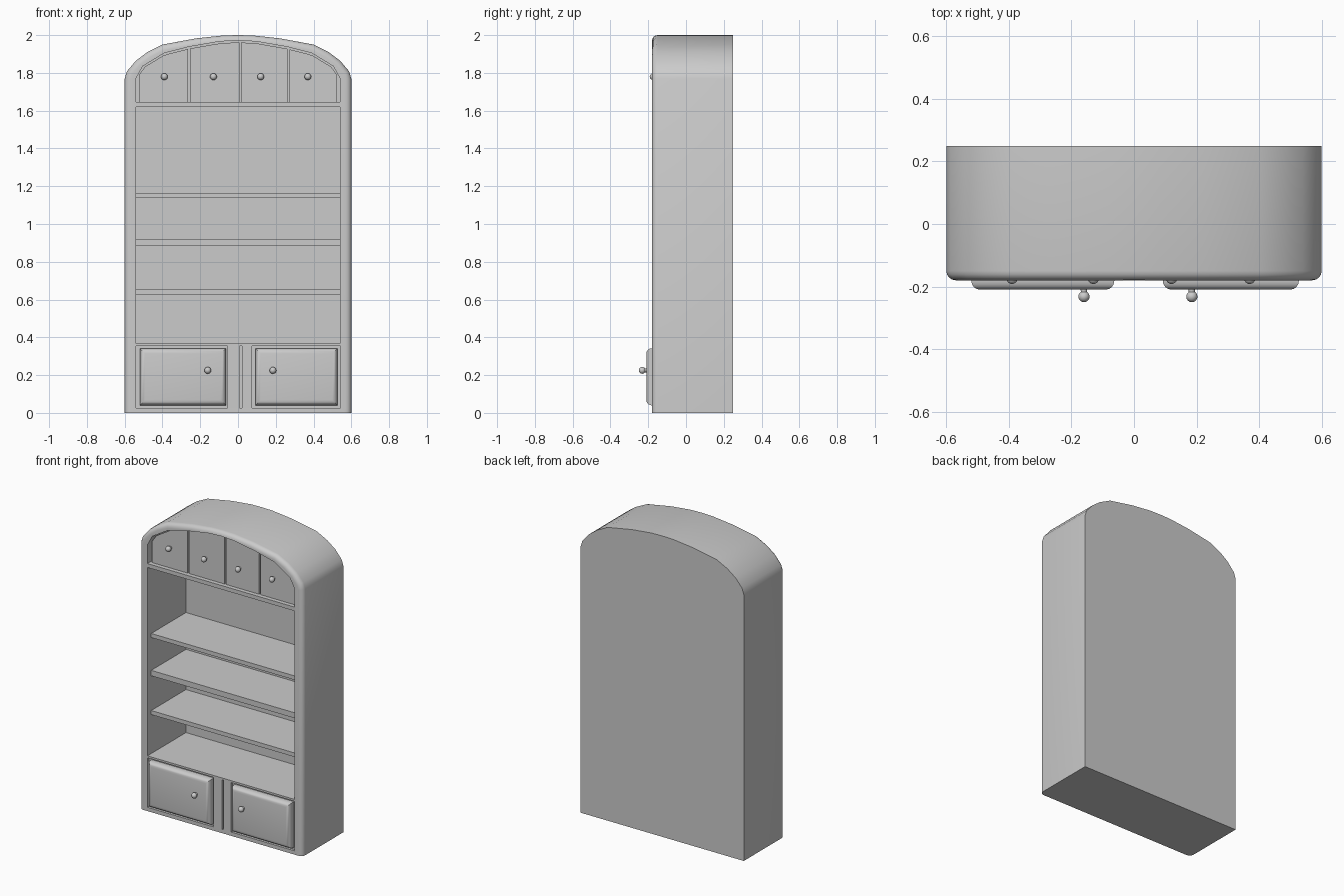
import bpy, bmesh, math
from mathutils import Matrix

if "Cube" in bpy.data.objects:
    bpy.data.objects.remove(bpy.data.objects["Cube"])

FRONT, BACK = -0.18, 0.25
OUTER = [(0.60, 1.77), (0.587, 1.81), (0.54, 1.865), (0.48, 1.91), (0.40, 1.95), (0.22, 1.983), (0.08, 1.998)]
INNER = [(0.54, 1.77), (0.505, 1.835), (0.39, 1.905), (0.26, 1.938), (0.10, 1.966)]


def finish(name, bm, smooth=True):
    bmesh.ops.recalc_face_normals(bm, faces=bm.faces)
    me = bpy.data.meshes.new(name)
    bm.to_mesh(me)
    bm.free()
    ob = bpy.data.objects.new(name, me)
    bpy.context.collection.objects.link(ob)
    if smooth:
        smooth_edges(ob)
    return ob


def smooth_edges(ob):
    bpy.ops.object.select_all(action='DESELECT')
    ob.select_set(True)
    bpy.context.view_layer.objects.active = ob
    bpy.ops.object.shade_smooth_by_angle(angle=math.radians(35))


def prism(name, pts, y0, y1, bevel=0.0, skip_below=None):
    """Extrude an (x, z) outline from y0 to y1; optionally round its front edges."""
    bm = bmesh.new()
    face = bm.faces.new([bm.verts.new((x, y0, z)) for x, z in pts])
    ext = bmesh.ops.extrude_face_region(bm, geom=[face], use_keep_orig=True)
    for v in ext["geom"]:
        if isinstance(v, bmesh.types.BMVert):
            v.co.y = y1
    if bevel:
        edges = [e for e in face.edges
                 if skip_below is None or max(v.co.z for v in e.verts) > skip_below]
        bmesh.ops.bevel(bm, geom=edges, offset=bevel, segments=4, profile=0.5,
                        affect='EDGES', clamp_overlap=False)
    return finish(name, bm)


def rect(x0, x1, z0, z1):
    return [(x0, z0), (x1, z0), (x1, z1), (x0, z1)]


def arch(points, z0, top):
    return ([(-points[0][0], z0), (points[0][0], z0)] + points + [(0, top)]
            + [(-x, z) for x, z in reversed(points)])


def arch_height(x):
    pts = [(-a, z) for a, z in INNER] + [(0, 1.972)] + [(a, z) for a, z in reversed(INNER)]
    for (a, za), (b, zb) in zip(pts, pts[1:]):
        if a <= x <= b:
            return za + (zb - za) * (x - a) / (b - a)
    return 1.77


def cut(target, pts, y1):
    cutter = prism("cutter", pts, FRONT - 0.05, y1)
    cutter.hide_render = True
    mod = target.modifiers.new("cut", 'BOOLEAN')
    mod.operation, mod.solver, mod.object = 'DIFFERENCE', 'EXACT', cutter
    bpy.ops.object.select_all(action='DESELECT')
    target.select_set(True)
    bpy.context.view_layer.objects.active = target
    bpy.ops.object.modifier_apply(modifier=mod.name)
    bpy.data.objects.remove(cutter)


def knob(name, x, y, z):
    """Stem plus ball, standing out from a surface at y."""
    bm = bmesh.new()
    bmesh.ops.create_uvsphere(bm, u_segments=16, v_segments=10, radius=0.018,
                              matrix=Matrix.Translation((x, y - 0.022, z)))
    bmesh.ops.create_cone(bm, segments=12, radius1=0.011, radius2=0.009, depth=0.03,
                          matrix=Matrix.Translation((x, y - 0.007, z)) @ Matrix.Rotation(math.pi / 2, 4, 'X'))
    finish(name, bm)


# Carcass with rounded front edge, shelf cavity and drawer niche
body = prism("carcass", arch(OUTER, 0, 2.0), FRONT, BACK, bevel=0.03, skip_below=0.01)
cut(body, rect(-0.54, 0.54, 0.367, 1.619), 0.225)
cut(body, arch(INNER, 1.645, 1.972), -0.125)

# Shallow door recesses and the centre groove
DOORS = [(-0.54, -0.055, -0.52, -0.063, -0.16), (0.075, 0.543, 0.092, 0.527, 0.185)]
for r0, r1, _, _, _ in DOORS:
    cut(body, rect(r0, r1, 0.025, 0.354), FRONT + 0.015)
cut(body, rect(0.009, 0.02, 0.025, 0.354), FRONT + 0.015)
smooth_edges(body)

# Doors and their knobs
for i, (_, _, x0, x1, kx) in enumerate(DOORS):
    prism(f"door_{i + 1}", rect(x0, x1, 0.04, 0.342), -0.21, -0.16, bevel=0.028)
    knob(f"door_knob_{i + 1}", kx, -0.21, 0.225)

# Shelves
for i, (z0, z1) in enumerate([(0.626, 0.653), (0.884, 0.92), (1.138, 1.165)]):
    prism(f"shelf_{i + 1}", rect(-0.54, 0.54, z0, z1), -0.14, 0.226)

# Drawer fronts following the arch, each with a knob
DRAWERS = [(-0.525, -0.265, -0.39), (-0.255, 0.007, -0.13), (0.017, 0.262, 0.12), (0.272, 0.525, 0.37)]
for i, (x0, x1, kx) in enumerate(DRAWERS):
    n = 8
    top = [x1 + (x0 - x1) * k / n for k in range(n + 1)]
    pts = [(x0, 1.645), (x1, 1.645)] + [(x, arch_height(x) - 0.01) for x in top]
    prism(f"drawer_front_{i + 1}", pts, -0.152, -0.124)
    knob(f"drawer_knob_{i + 1}", kx, -0.152, 1.78)

# Small pins on the side frames
for side in (-1, 1):
    bm = bmesh.new()
    bmesh.ops.create_uvsphere(bm, u_segments=12, v_segments=8, radius=0.012,
                              matrix=Matrix.Translation((side * 0.578, -0.165, 1.405)))
    finish("frame_pin_left" if side < 0 else "frame_pin_right", bm)
